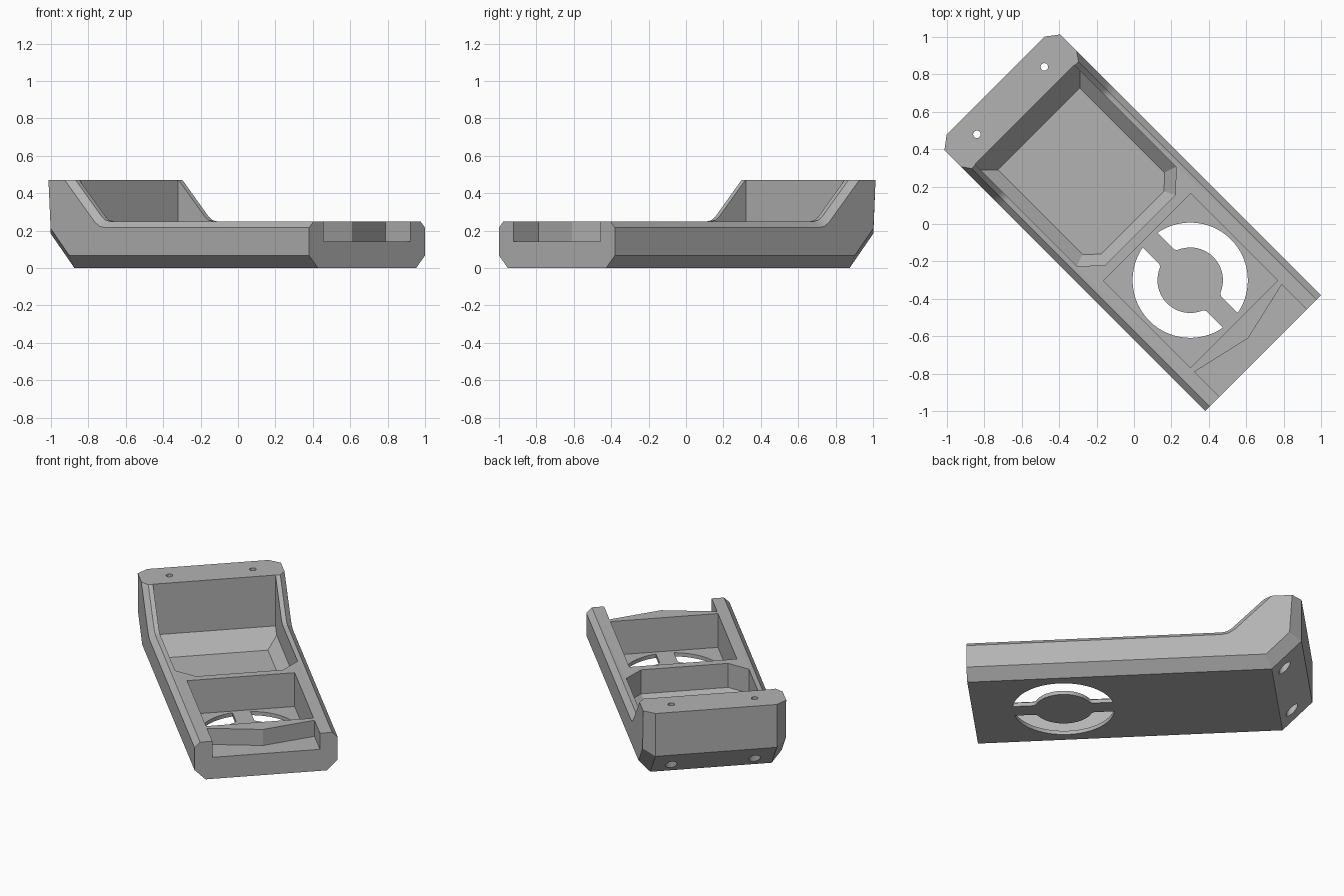
import bpy
import bmesh
from math import pi, sin, cos, sqrt, atan2, radians

old = bpy.data.objects.get("Cube")
if old:
    bpy.data.objects.remove(old)

grey = bpy.data.materials.new("plain grey")
grey.use_nodes = True
COLOUR = (0.45, 0.45, 0.45, 1)
grey.diffuse_color = COLOUR
grey.node_tree.nodes["Principled BSDF"].inputs["Base Color"].default_value = COLOUR


def finish(name, bm):
    bmesh.ops.recalc_face_normals(bm, faces=bm.faces)
    mesh = bpy.data.meshes.new(name)
    bm.to_mesh(mesh)
    bm.free()
    mesh.materials.append(grey)
    ob = bpy.data.objects.new(name, mesh)
    bpy.context.collection.objects.link(ob)
    return ob


def extrude(pts, shift):
    """Closed prism from an outline of 3D points."""
    bm = bmesh.new()
    face = bm.faces.new([bm.verts.new(p) for p in pts])
    new = bmesh.ops.extrude_face_region(bm, geom=[face])["geom"]
    bmesh.ops.translate(bm, vec=shift,
                        verts=[g for g in new if isinstance(g, bmesh.types.BMVert)])
    bmesh.ops.recalc_face_normals(bm, faces=bm.faces)
    return bm


def prism(name, pts, z0, z1):
    return finish(name, extrude([(x, y, z0) for x, y in pts], (0, 0, z1 - z0)))


def hull(name, pts):
    bm = bmesh.new()
    for p in pts:
        bm.verts.new(p)
    bmesh.ops.convex_hull(bm, input=bm.verts)
    bmesh.ops.dissolve_limit(bm, angle_limit=0.01, verts=bm.verts, edges=bm.edges)
    return finish(name, bm)


def circle(cx, cy, r, n=32):
    return [(cx + r * cos(2 * pi * i / n), cy + r * sin(2 * pi * i / n)) for i in range(n)]


def arc(cx, cy, r, a0, a1, n):
    return [(cx + r * cos(a0 + (a1 - a0) * i / n), cy + r * sin(a0 + (a1 - a0) * i / n))
            for i in range(n + 1)]


# Body: side profile (length, height) extruded across the width
HALF, TOP, RAIL = 0.438, 0.47, 0.25
FRONT, BACK = 0.976, -1.046
profile = [(FRONT, 0), (FRONT, RAIL), (-0.565, RAIL), (-0.597, 0.256), (-0.625, 0.274),
           (-0.955, 0.6), (BACK, 0.6), (BACK, 0.185), (-0.866, 0)]
bm = extrude([(x, -HALF, z) for x, z in profile], (0, 2 * HALF, 0))


def on_side(e):
    a, b = e.verts
    return abs(a.co.y - b.co.y) < 1e-4 and abs(abs(a.co.y) - HALF) < 1e-4


def chamfer(rule, width):
    edges = [e for e in bm.edges if on_side(e) and rule((e.verts[0].co + e.verts[1].co) / 2)
             and min(v.co.x for v in e.verts) < FRONT - 0.01]
    bmesh.ops.bevel(bm, geom=edges, offset=width, segments=1, profile=0.5,
                    affect='EDGES', clamp_overlap=False)


# Narrow chamfer on the rails and slope, wide chamfer underneath and at the back
chamfer(lambda m: m.z > 0.24 and m.x > -0.9 and m.z < 0.59, 0.034)
chamfer(lambda m: m.z < 0.15 and (m.z < 0.01 or m.x < -0.9) or m.x < BACK + 0.01, 0.067)
cut = bmesh.ops.bisect_plane(bm, geom=bm.verts[:] + bm.edges[:] + bm.faces[:],
                             plane_co=(0, 0, TOP), plane_no=(0, 0, 1), clear_outer=True)
bmesh.ops.holes_fill(bm, edges=[e for e in bm.edges if e.is_boundary])
body = finish("tray_body", bm)

FLOOR = 0.025
HIGH = 0.8
cutters = []

# Rear pocket with clipped front corners and a sloped rim around its floor
points = []
for s in (-1, 1):
    points += [(-0.72, s * 0.31, FLOOR), (-0.08, s * 0.31, FLOOR), (-0.01, s * 0.238, FLOOR),
               (-0.785, s * 0.375, 0.09), (-0.827, s * 0.375, 0.132)]
    for z in (0.09, HIGH):
        points += [(-0.057, s * 0.375, z), (0.047, s * 0.266, z)]
    points.append((-0.827, s * 0.375, HIGH))
cutters.append(hull("rear_pocket", points))

# Square front pocket
P0, P1, PW = 0.099, 0.757, 0.329
cutters.append(prism("front_pocket", [(P0, -PW), (P1, -PW), (P1, PW), (P0, PW)], FLOOR, HIGH))

# Front notch, leaving a wall with a pointed outer face
cutters.append(prism("front_notch", [(0.788, -PW), (0.863, 0), (0.788, PW),
                                     (1.1, PW), (1.1, -PW)], 0.143, HIGH))

# Two half-ring openings around a central disc held by two bars
CX, R_OUT, R_IN, BAR, FIL = 0.425, 0.308, 0.175, 0.055, 0.03
fx = sqrt((R_IN + FIL) ** 2 - (BAR + FIL) ** 2)
fa = atan2(BAR + FIL, fx)
oa = atan2(BAR, sqrt(R_OUT ** 2 - BAR ** 2))
half_ring = arc(0, 0, R_OUT, oa, pi - oa, 40)
half_ring += arc(-fx, BAR + FIL, FIL, 1.5 * pi, 2 * pi - fa, 5)
half_ring += arc(0, 0, R_IN, pi - fa, fa, 24)[1:-1]
half_ring += arc(fx, BAR + FIL, FIL, pi + fa, 1.5 * pi, 5)
for s in (-1, 1):
    cutters.append(prism("ring_opening", [(CX + x, s * y) for x, y in half_ring], -0.1, 0.1))

# Screw holes with wider recesses from below
for s in (-1, 1):
    cutters.append(prism("screw_hole", circle(-0.933, s * 0.255, 0.02), -0.1, HIGH))
    cutters.append(prism("screw_recess", circle(-0.933, s * 0.255, 0.035), -0.1, 0.2))

bpy.ops.object.select_all(action='DESELECT')
bpy.context.view_layer.objects.active = body
body.select_set(True)
for c in cutters:
    mod = body.modifiers.new("cut", 'BOOLEAN')
    mod.operation = 'DIFFERENCE'
    mod.solver = 'EXACT'
    mod.object = c
    bpy.ops.object.modifier_apply(modifier=mod.name)
    bpy.data.objects.remove(c)

# Turn the tray diagonally
body.rotation_euler.z = radians(-45)
bpy.ops.object.transform_apply(location=False, rotation=True, scale=False)
bpy.ops.object.shade_smooth_by_angle(angle=radians(25))
